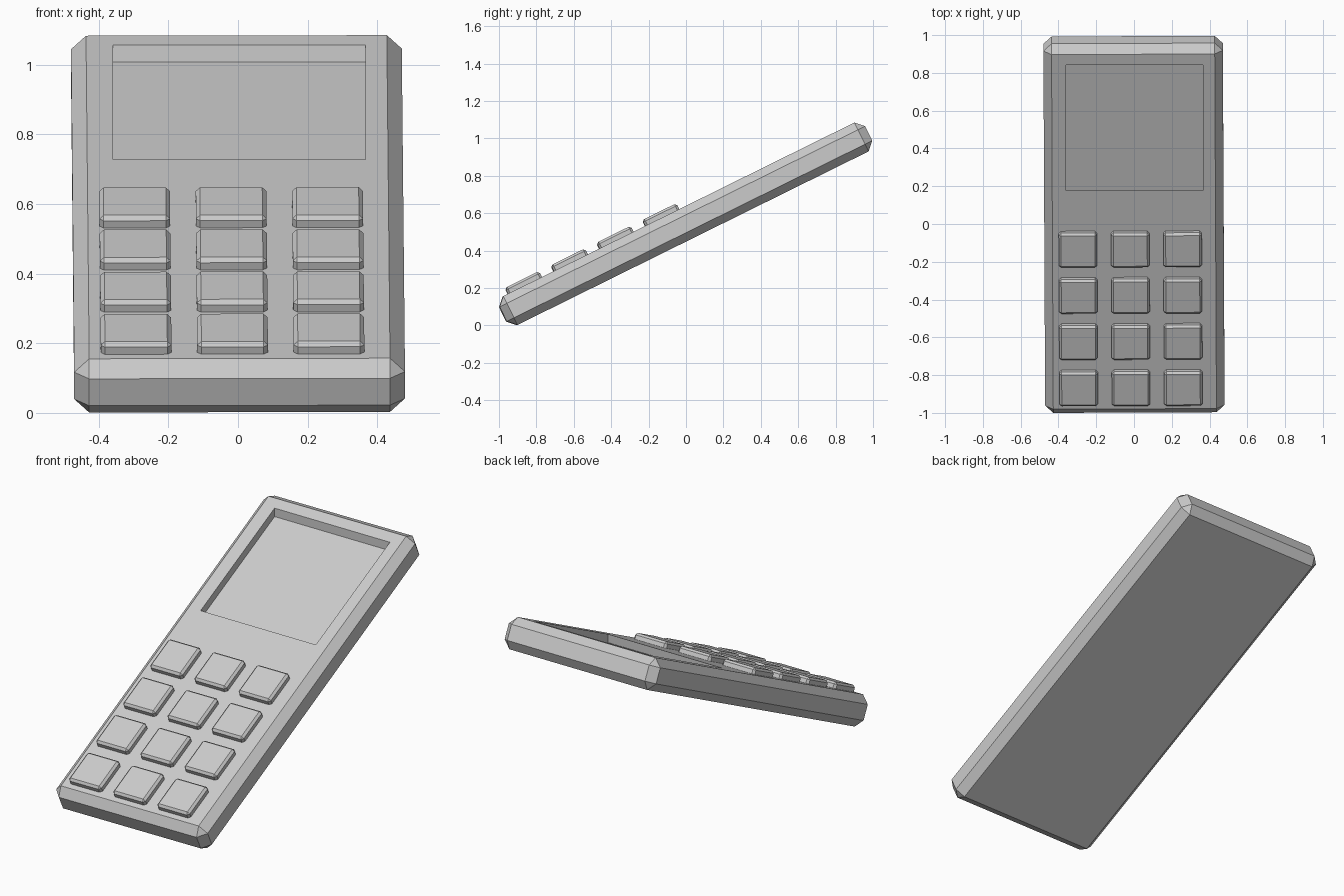
import bpy, bmesh, math
from mathutils import Matrix, Vector

if "Cube" in bpy.data.objects:
    bpy.data.objects.remove(bpy.data.objects["Cube"])

TILT = math.radians(26.3)
# The handset leans back; local y runs up its length, local z is its thickness
FRAME = (Matrix.Translation((0, -0.002, 0.543)) @ Matrix.Rotation(TILT, 4, 'X')
         @ Matrix.Rotation(math.radians(0.25), 4, 'Z'))


def add_object(name, bm):
    bmesh.ops.recalc_face_normals(bm, faces=bm.faces)
    mesh = bpy.data.meshes.new(name)
    bm.to_mesh(mesh)
    bm.free()
    ob = bpy.data.objects.new(name, mesh)
    bpy.context.collection.objects.link(ob)
    return ob


def chamfered_box(name, size, centre, chamfer):
    bm = bmesh.new()
    bmesh.ops.create_cube(bm, size=1, matrix=Matrix.Diagonal((*size, 1)))
    bmesh.ops.bevel(bm, geom=bm.edges[:], offset=chamfer, segments=1,
                    profile=0.5, affect='EDGES')
    bm.transform(FRAME @ Matrix.Translation(centre))
    return add_object(name, bm)


# Body slab
LENGTH, WIDTH, THICK = 2.18, 0.95, 0.172
body = chamfered_box("body", (WIDTH, LENGTH, THICK), (0, 0, 0), 0.043)

# Screen recess: vertical walls, floor parallel to the tilted face
bm = bmesh.new()
bmesh.ops.create_cube(bm, size=1)
surface = (FRAME @ Vector((0, 0, THICK / 2)))
for v in bm.verts:
    x = 0.003 + v.co.x * 0.725
    y = 0.51 + v.co.y * 0.665
    rise = surface.z + (y - surface.y) * math.tan(TILT)
    v.co = (x, y, rise + (0.2 if v.co.z > 0 else -0.048))
cutter = add_object("screen_cutter", bm)
cutter.hide_render = True
cut = body.modifiers.new("screen_recess", 'BOOLEAN')
cut.operation = 'DIFFERENCE'
cut.solver = 'EXACT'
cut.object = cutter
bpy.context.view_layer.objects.active = body
bpy.ops.object.modifier_apply(modifier=cut.name)
bpy.data.objects.remove(cutter)

# Keypad: four rows of three keys, sunk slightly into the face
KEY, LIFT, SINK = 0.203, 0.035, 0.02
for row in range(4):
    for col in range(3):
        centre = (-0.02 + (col - 1) * 0.277, -0.098 - row * 0.273,
                  THICK / 2 + (LIFT - SINK) / 2)
        chamfered_box(f"key_{row + 1}_{col + 1}", (KEY, KEY, LIFT + SINK),
                      centre, 0.012)
